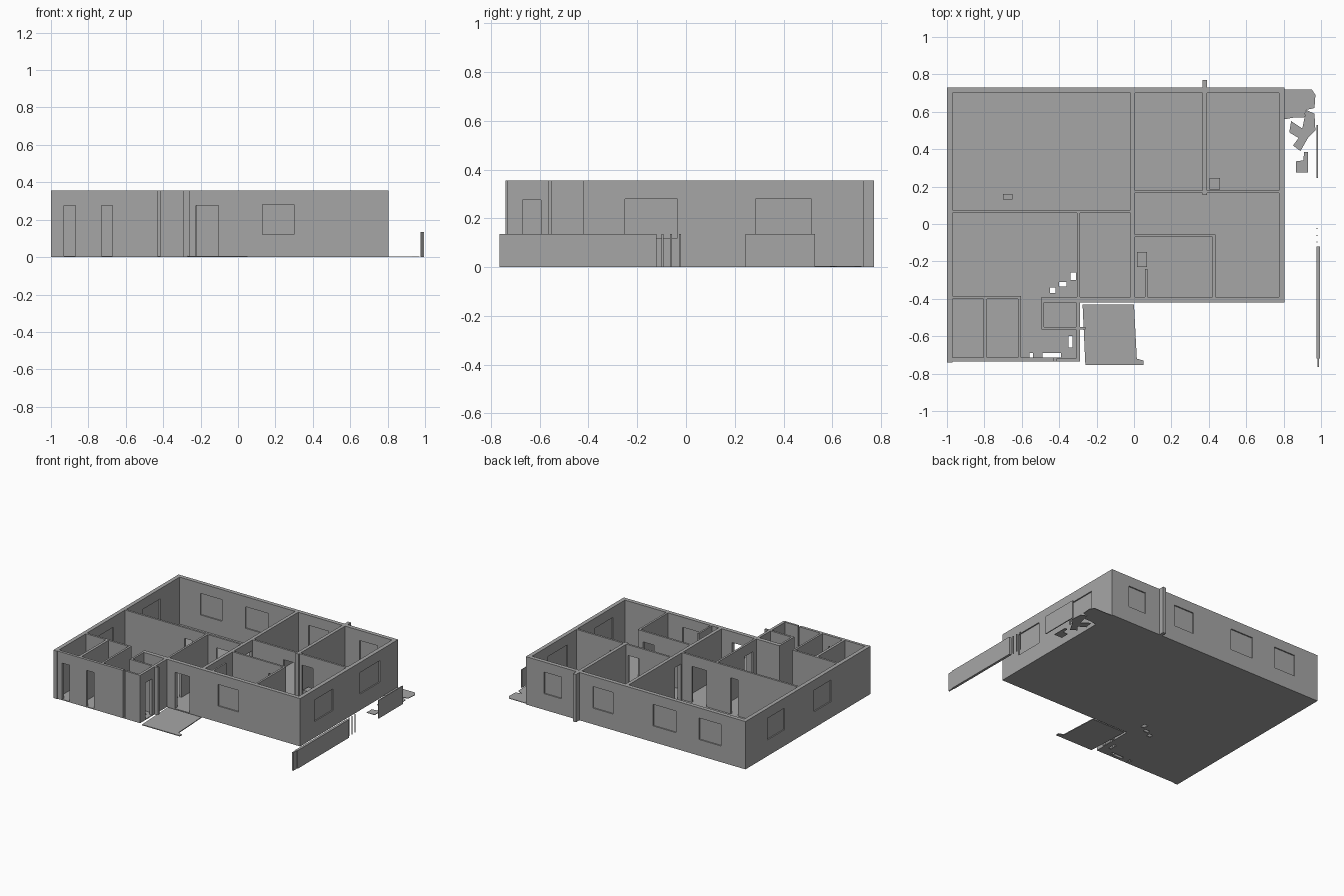
import bpy, bmesh
from mathutils import Matrix, Vector

default = bpy.data.objects.get("Cube")
if default:
    bpy.data.objects.remove(default, do_unlink=True)

TOP = 0.355      # wall height
DOOR = 0.275     # door head
SILL, HEAD = 0.12, 0.28
SLAB = 0.006

grey = bpy.data.materials.new("plaster_grey")
grey.use_nodes = True
grey.diffuse_color = (0.38, 0.38, 0.38, 1)
grey.node_tree.nodes["Principled BSDF"].inputs["Base Color"].default_value = grey.diffuse_color


def finish(name, bm):
    bmesh.ops.recalc_face_normals(bm, faces=bm.faces)
    mesh = bpy.data.meshes.new(name)
    bm.to_mesh(mesh)
    bm.free()
    mesh.materials.append(grey)
    obj = bpy.data.objects.new(name, mesh)
    bpy.context.collection.objects.link(obj)
    return obj


def add_box(bm, x0, x1, y0, y1, z0, z1):
    size = Vector((x1 - x0, y1 - y0, z1 - z0, 1))
    mid = Vector(((x0 + x1) / 2, (y0 + y1) / 2, (z0 + z1) / 2))
    bmesh.ops.create_cube(bm, size=1, matrix=Matrix.Translation(mid) @ Matrix.Diagonal(size))


def boxes(name, *items):
    bm = bmesh.new()
    for item in items:
        add_box(bm, *item)
    return finish(name, bm)


def slab(name, outline, thick=SLAB):
    bm = bmesh.new()
    face = bm.faces.new([bm.verts.new((x, y, 0)) for x, y in outline])
    out = bmesh.ops.extrude_face_region(bm, geom=[face])
    moved = [v for v in out["geom"] if isinstance(v, bmesh.types.BMVert)]
    bmesh.ops.translate(bm, verts=moved, vec=(0, 0, thick))
    return finish(name, bm)


def wall(name, axis, start, end, low, high, doors=(), windows=()):
    """Wall along an axis, split around open doors and recessed windows."""
    bm = bmesh.new()

    def piece(a, b, z0, z1, inset=0):
        c, d = low + inset, high - inset
        if axis == "x":
            add_box(bm, a, b, c, d, z0, z1)
        else:
            add_box(bm, c, d, a, b, z0, z1)

    at = start
    for a, b, is_door in sorted([(*d, True) for d in doors] + [(*w, False) for w in windows]):
        piece(at, a, 0, TOP)
        if is_door:
            piece(a, b, DOOR, TOP)
        else:
            piece(a, b, 0, SILL)
            piece(a, b, HEAD, TOP)
            piece(a, b, SILL, HEAD, (high - low) * 0.3)
        at = b
    piece(at, end, 0, TOP)
    return finish(name, bm)


# Outer walls
wall("back_wall", "x", -1, 0.805, 0.70, 0.73,
     windows=[(-0.80, -0.62), (-0.43, -0.24), (0.09, 0.255), (0.51, 0.655)])
wall("right_side_wall", "y", -0.74, 0.73, -1, -0.97, windows=[(-0.275, -0.075), (0.27, 0.473)])
wall("left_side_wall", "y", -0.42, 0.73, 0.775, 0.805, windows=[(-0.25, -0.035), (0.285, 0.515)])
wall("front_wall", "x", -0.31, 0.805, -0.42, -0.39,
     doors=[(-0.225, -0.105)], windows=[(0.13, 0.30)])
wall("wing_front_wall", "x", -1, -0.43, -0.735, -0.715, doors=[(-0.93, -0.87), (-0.73, -0.67)])
wall("wing_corner_wall", "x", -0.415, -0.29, -0.735, -0.72)
wall("wing_side_wall", "y", -0.735, -0.39, -0.31, -0.29, doors=[(-0.67, -0.595)])
wall("back_pilaster", "y", 0.73, 0.77, 0.365, 0.39)

# Inner walls
wall("centre_wall", "y", -0.39, 0.70, -0.02, 0.005, doors=[(0.09, 0.155)])
wall("hall_wall", "x", -0.97, -0.02, 0.06, 0.075, doors=[(-0.48, -0.42), (-0.22, -0.10)])
wall("corridor_wall", "x", 0, 0.775, 0.165, 0.18, doors=[(0.26, 0.35), (0.41, 0.50)])
wall("bedroom_divider", "y", 0.155, 0.70, 0.365, 0.39)
wall("bath_back_wall", "x", 0, 0.435, -0.07, -0.055, doors=[(0.30, 0.39)])
wall("bath_side_wall", "y", -0.39, -0.06, 0.42, 0.435)
wall("bath_thin_wall", "y", -0.39, -0.24, 0.06, 0.072)
wall("entry_wall", "y", -0.39, 0.06, -0.305, -0.29, doors=[(-0.35, -0.25)])
wall("wing_back_wall", "x", -0.97, -0.605, -0.40, -0.385)
wall("wing_divider_a", "y", -0.715, -0.40, -0.805, -0.785)
wall("wing_divider_b", "y", -0.715, -0.40, -0.62, -0.605)
wall("closet_side", "y", -0.56, -0.40, -0.495, -0.48)
wall("closet_front", "x", -0.495, -0.26, -0.565, -0.55)
wall("closet_back", "x", -0.495, -0.29, -0.42, -0.39)

# House floor with small breaks
floor = slab("house_floor", [(-1, -0.735), (-0.29, -0.735), (-0.29, -0.42),
                             (0.805, -0.42), (0.805, 0.73), (-1, 0.73)])
gaps = [(-0.34, -0.31, -0.30, -0.26), (-0.40, -0.36, -0.335, -0.31), (-0.45, -0.42, -0.37, -0.34),
        (-0.49, -0.39, -0.713, -0.69), (-0.56, -0.54, -0.713, -0.69), (-0.35, -0.33, -0.66, -0.60)]
cutter = boxes("floor_gap_cutter", *[(*g, -0.05, 0.05) for g in gaps])
cutter.hide_render = True
cutter.hide_viewport = True
cutter.display_type = "WIRE"
cut = floor.modifiers.new("gaps", "BOOLEAN")
cut.operation = "DIFFERENCE"
cut.solver = "EXACT"
cut.object = cutter

# Porch slab and broken paving
slab("porch_slab", [(-0.275, -0.43), (-0.26, -0.755), (0.05, -0.755), (0.05, -0.73),
                    (0.015, -0.72), (0, -0.43)])
slab("paving", [(0.805, 0.72), (0.95, 0.72), (0.97, 0.69), (0.965, 0.62), (0.92, 0.61),
                (0.91, 0.57), (0.86, 0.57), (0.805, 0.56)], 0.004)
slab("paving_edge", [(0.92, 0.61), (0.965, 0.59), (0.97, 0.50), (0.93, 0.46), (0.89, 0.39),
                     (0.85, 0.42), (0.88, 0.46), (0.83, 0.49), (0.84, 0.55), (0.90, 0.51)], 0.004)
slab("paving_scrap", [(0.865, 0.335), (0.905, 0.34), (0.91, 0.385), (0.93, 0.385),
                      (0.93, 0.275), (0.865, 0.275)], 0.004)

# Low fence beside the house
boxes("fence_front", (0.977, 0.995, -0.72, -0.12, 0, 0.135), (0.98, 0.99, -0.765, -0.72, 0, 0.135))
boxes("fence_back", (0.977, 0.984, 0.245, 0.53, 0, 0.135))
boxes("fence_posts", *[(0.977, 0.982, y, y + 0.007, 0, 0.135) for y in (-0.10, -0.065, -0.028)])

# Small furniture blocks
boxes("bath_block", (0.015, 0.07, -0.23, -0.15, 0, 0.08))
boxes("bedroom_block", (0.405, 0.46, 0.185, 0.245, 0, 0.08))
boxes("lounge_block", (-0.70, -0.65, 0.13, 0.16, 0, 0.05))
